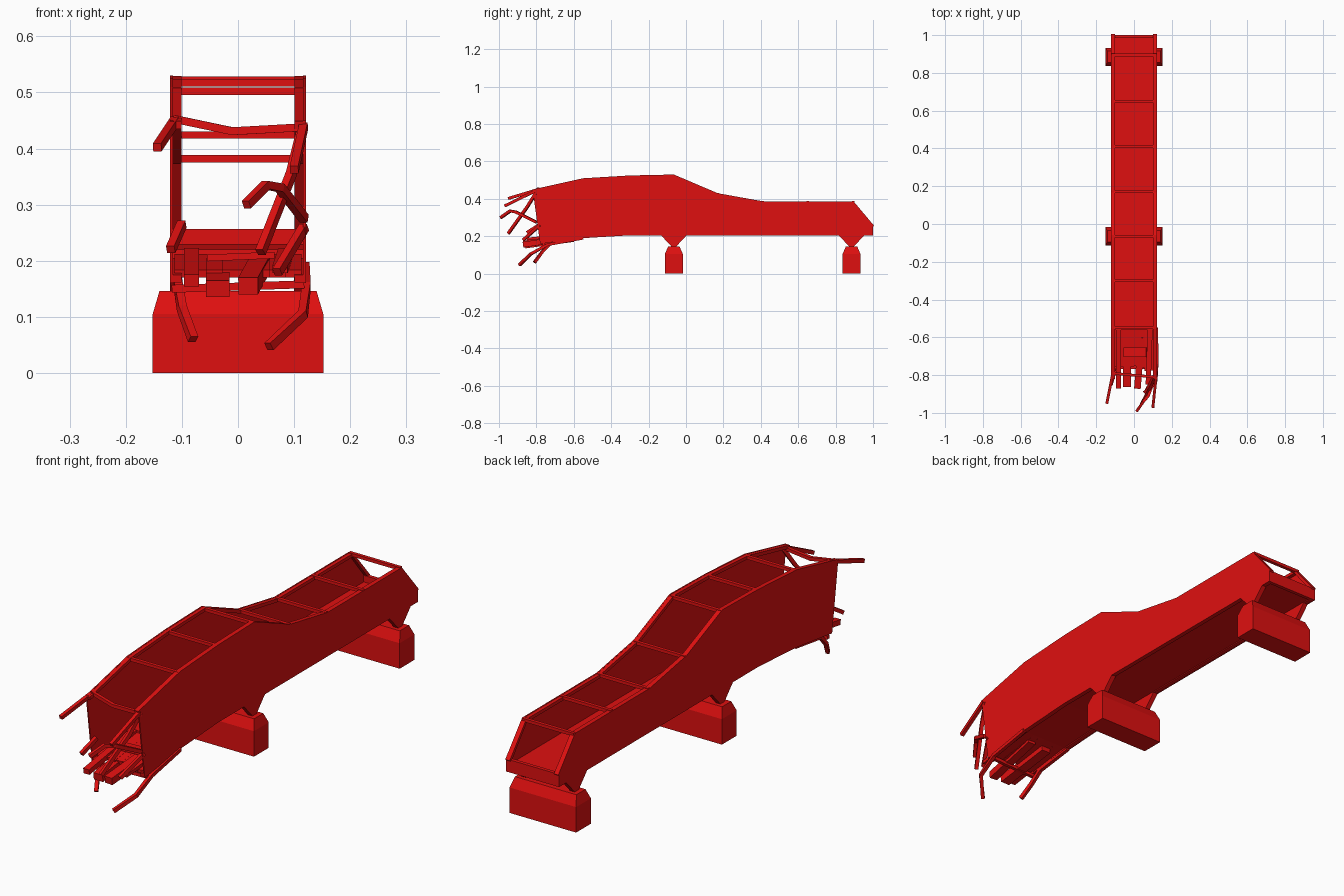
import bpy, bmesh, random
from mathutils import Vector

random.seed(4)
cube = bpy.data.objects.get("Cube")
if cube:
    bpy.data.objects.remove(cube, do_unlink=True)

red = bpy.data.materials.new("bridge red")
red.use_nodes = True
COLOUR = (0.74, 0.005, 0.005, 1)
red.diffuse_color = COLOUR
red.node_tree.nodes["Principled BSDF"].inputs["Base Color"].default_value = COLOUR


def finish(name, bm):
    bmesh.ops.recalc_face_normals(bm, faces=bm.faces)
    mesh = bpy.data.meshes.new(name)
    bm.to_mesh(mesh)
    bm.free()
    mesh.materials.append(red)
    obj = bpy.data.objects.new(name, mesh)
    bpy.context.collection.objects.link(obj)
    return obj


def extrude_profile(name, points, x0, x1):
    """Closed (y, z) outline swept from x0 to x1."""
    bm = bmesh.new()
    face = bm.faces.new([bm.verts.new((x0, y, z)) for y, z in points])
    out = bmesh.ops.extrude_face_region(bm, geom=[face])
    verts = [g for g in out["geom"] if isinstance(g, bmesh.types.BMVert)]
    bmesh.ops.translate(bm, verts=verts, vec=(x1 - x0, 0, 0))
    return finish(name, bm)


def beam(name, points, width, height):
    """Square-section bar following a bent path."""
    pts = [Vector(p) for p in points]
    bm = bmesh.new()
    rings = []
    for i, p in enumerate(pts):
        d = (pts[min(i + 1, len(pts) - 1)] - pts[max(i - 1, 0)]).normalized()
        side = d.cross(Vector((0, 0, 1))).normalized() * width / 2
        up = side.cross(d).normalized() * height / 2
        rings.append([bm.verts.new(p + a * side + b * up)
                      for a, b in ((-1, -1), (1, -1), (1, 1), (-1, 1))])
    for a, b in zip(rings, rings[1:]):
        for k in range(4):
            bm.faces.new((a[k], a[k - 1], b[k - 1], b[k]))
    bm.faces.new(rings[0])
    bm.faces.new(rings[-1])
    return finish(name, bm)


# Side walls with chords along their edges
top_line = [(-0.82, 0.45), (-0.55, 0.51), (-0.3, 0.525), (-0.065, 0.53), (0.17, 0.43),
            (0.41, 0.387), (0.895, 0.387), (1, 0.26)]
bottom_line = [(1, 0.205), (-0.3, 0.205), (-0.55, 0.19), (-0.78, 0.16)]
for side, s in (("left", 1), ("right", -1)):
    extrude_profile(side + "_wall", top_line + bottom_line, s * 0.116, s * 0.121)
    beam(side + "_top_chord", [(s * 0.111, y, z - 0.008) for y, z in top_line], 0.02, 0.014)
    beam(side + "_bottom_chord", [(s * 0.111, y, z + 0.008) for y, z in bottom_line], 0.02, 0.014)
    # Bearings carrying the walls on the piers
    for place, y in (("middle", -0.065), ("rear", 0.885)):
        extrude_profile(f"{side}_{place}_bearing",
                        [(y - 0.07, 0.207), (y + 0.07, 0.207), (y + 0.008, 0.14), (y - 0.008, 0.14)],
                        s * 0.1, s * 0.121)

# Piers: blocks with a chamfered cap
for place, y in (("middle", -0.065), ("rear", 0.885)):
    bm = bmesh.new()
    rings = [[bm.verts.new((a * hx, y + b * hy, z))
              for a, b in ((-1, -1), (1, -1), (1, 1), (-1, 1))]
             for hx, hy, z in ((0.152, 0.048, 0), (0.152, 0.048, 0.105), (0.14, 0.03, 0.146))]
    for a, b in zip(rings, rings[1:]):
        for k in range(4):
            bm.faces.new((a[k], a[k - 1], b[k - 1], b[k]))
    bm.faces.new(rings[0])
    bm.faces.new(rings[-1])
    finish(place + "_pier", bm)

# Deck and end plate
extrude_profile("deck", [(0.99, 0.21), (0.99, 0.23), (-0.3, 0.23), (-0.56, 0.22),
                         (-0.56, 0.195), (-0.3, 0.21)], -0.116, 0.116)
extrude_profile("end_plate", [(0.985, 0.205), (1, 0.205), (1, 0.257), (0.985, 0.257)],
                -0.12, 0.12)

# Top cross bars at every wall joint
for i, (y, z) in enumerate([(-0.55, 0.51), (-0.3, 0.525), (-0.065, 0.53), (0.17, 0.432),
                            (0.41, 0.39), (0.65, 0.39), (0.895, 0.39)]):
    beam(f"cross_bar_{i + 1}", [(-0.118, y, z - 0.008), (0.118, y, z - 0.008)], 0.014, 0.013)
beam("bent_cross_bar", [(-0.115, -0.79, 0.453), (-0.01, -0.8, 0.431), (0.118, -0.81, 0.438)],
     0.014, 0.014)

# Broken deck planks sagging forward
for i in range(8):
    x = -0.099 + i * 0.0283
    beam(f"broken_plank_{i + 1}", [(x, -0.54, 0.207), (x, -0.75 - random.uniform(0, 0.03), 0.177)],
         0.029, 0.014)
beam("loose_cross_plank", [(-0.055, -0.68, 0.205), (0.065, -0.68, 0.21)], 0.05, 0.012)
beam("lower_cross_bar", [(-0.118, -0.76, 0.15), (0.118, -0.76, 0.158)], 0.014, 0.014)
beam("loose_plank_right", [(-0.036, -0.6, 0.185), (-0.036, -0.86, 0.15)], 0.042, 0.03)
beam("loose_plank_left", [(0.04, -0.6, 0.195), (0.018, -0.87, 0.155)], 0.035, 0.03)
beam("loose_plank_outer", [(-0.083, -0.56, 0.212), (-0.083, -0.87, 0.165)], 0.027, 0.022)
beam("loose_plank_inner", [(0.085, -0.56, 0.215), (0.075, -0.85, 0.185)], 0.027, 0.014)

# Torn ends of chords and bars
torn = {
    "torn_top_right": [(-0.112, -0.79, 0.45), (-0.144, -0.95, 0.402)],
    "torn_top_left": [(0.117, -0.81, 0.44), (0.1, -0.97, 0.362)],
    "torn_hanging_left": [(0.115, -0.8, 0.435), (0.095, -0.85, 0.355), (0.04, -0.95, 0.215)],
    "torn_curled_left": [(0.118, -0.8, 0.275), (0.075, -0.91, 0.33), (0.05, -0.94, 0.335),
                         (0.015, -0.99, 0.3)],
    "torn_middle_left": [(0.118, -0.78, 0.26), (0.07, -0.87, 0.18)],
    "torn_middle_right": [(-0.1, -0.78, 0.265), (-0.12, -0.85, 0.22)],
    "torn_bottom_left": [(0.12, -0.55, 0.19), (0.122, -0.74, 0.155), (0.116, -0.83, 0.105),
                         (0.055, -0.89, 0.047)],
    "torn_bottom_right": [(-0.11, -0.55, 0.19), (-0.108, -0.72, 0.165), (-0.1, -0.77, 0.115),
                          (-0.08, -0.81, 0.06)],
}
for name, path in torn.items():
    beam(name, path, 0.015, 0.015)
